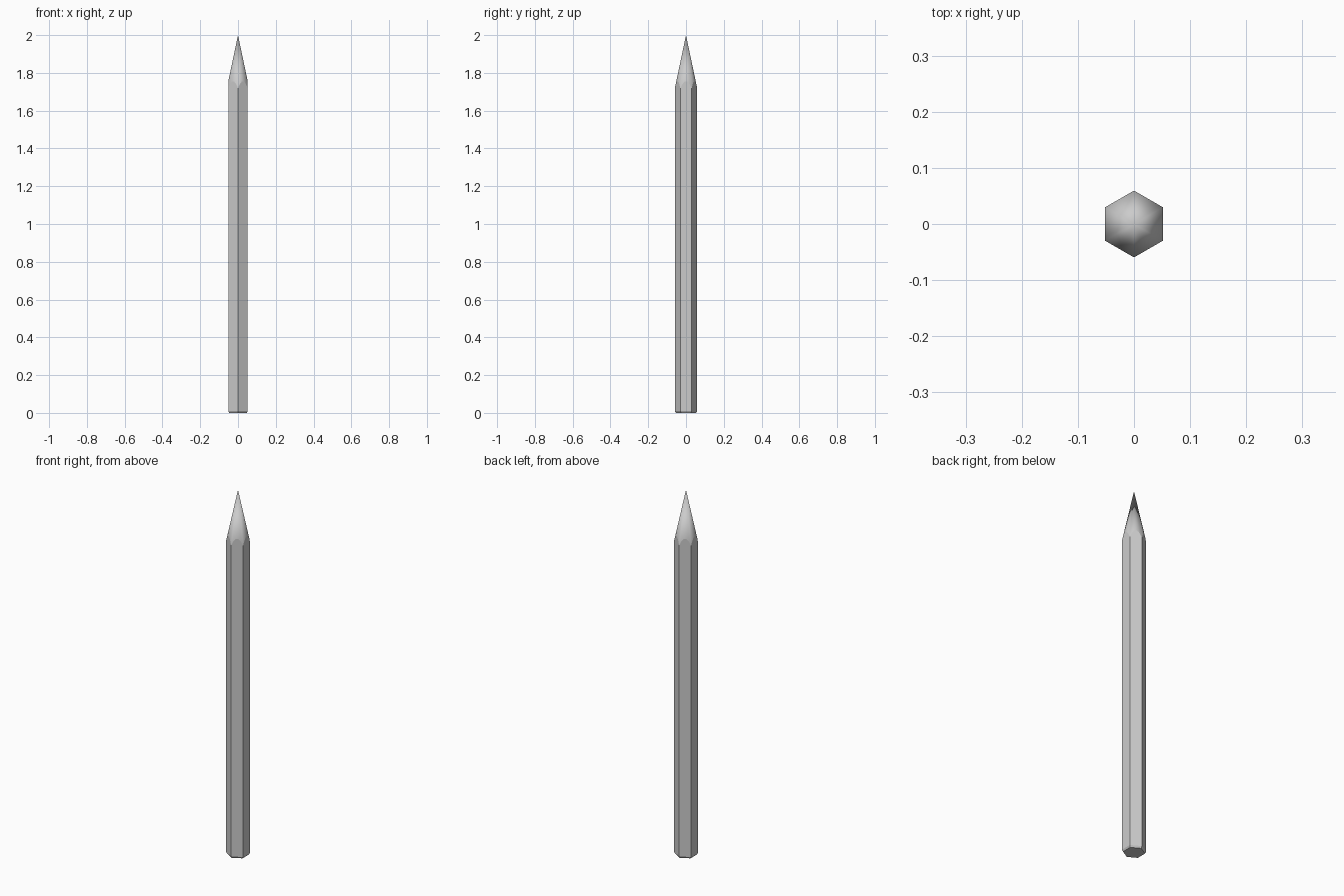
import bpy, bmesh, math

if "Cube" in bpy.data.objects:
    bpy.data.objects.remove(bpy.data.objects["Cube"])

R = 0.0595                        # corner radius of the hexagon
APOTHEM = R * math.cos(math.pi / 6)
TIP_Z, CONE_SLOPE = 2.0, 4.75     # height lost per unit of radius on the cone
SEG = 8                           # cone segments per hexagon side

bm = bmesh.new()


def hex_ring(radius, z):
    # corners point along +y and -y
    return [bm.verts.new((radius * math.cos(math.radians(90 + 60 * i)),
                          radius * math.sin(math.radians(90 + 60 * i)), z))
            for i in range(6)]


# Chamfered butt end
base = hex_ring(R - 0.006, 0.0)
body = hex_ring(R, 0.01)
bm.faces.new(base[::-1])

# Scalloped line where the sharpened cone cuts the hexagonal body
rim = []
for i in range(6 * SEG):
    a = 2 * math.pi * i / (6 * SEG)
    r = APOTHEM / math.cos(a % (math.pi / 3) - math.pi / 6)
    a += math.pi / 2
    rim.append(bm.verts.new((r * math.cos(a), r * math.sin(a), TIP_Z - CONE_SLOPE * r)))

# Flat sides and chamfers
for i in range(6):
    j = (i + 1) % 6
    bm.faces.new((base[i], base[j], body[j], body[i]))
    top = [rim[(i * SEG + k) % len(rim)] for k in range(SEG + 1)]
    bm.faces.new([body[i], body[j]] + top[::-1])

# Smooth sharpened point
apex = bm.verts.new((0, 0, TIP_Z))
for i in range(len(rim)):
    bm.faces.new((rim[i], rim[(i + 1) % len(rim)], apex)).smooth = True

mesh = bpy.data.meshes.new("pencil")
bm.to_mesh(mesh)
bm.free()
pencil = bpy.data.objects.new("pencil", mesh)
bpy.context.collection.objects.link(pencil)
